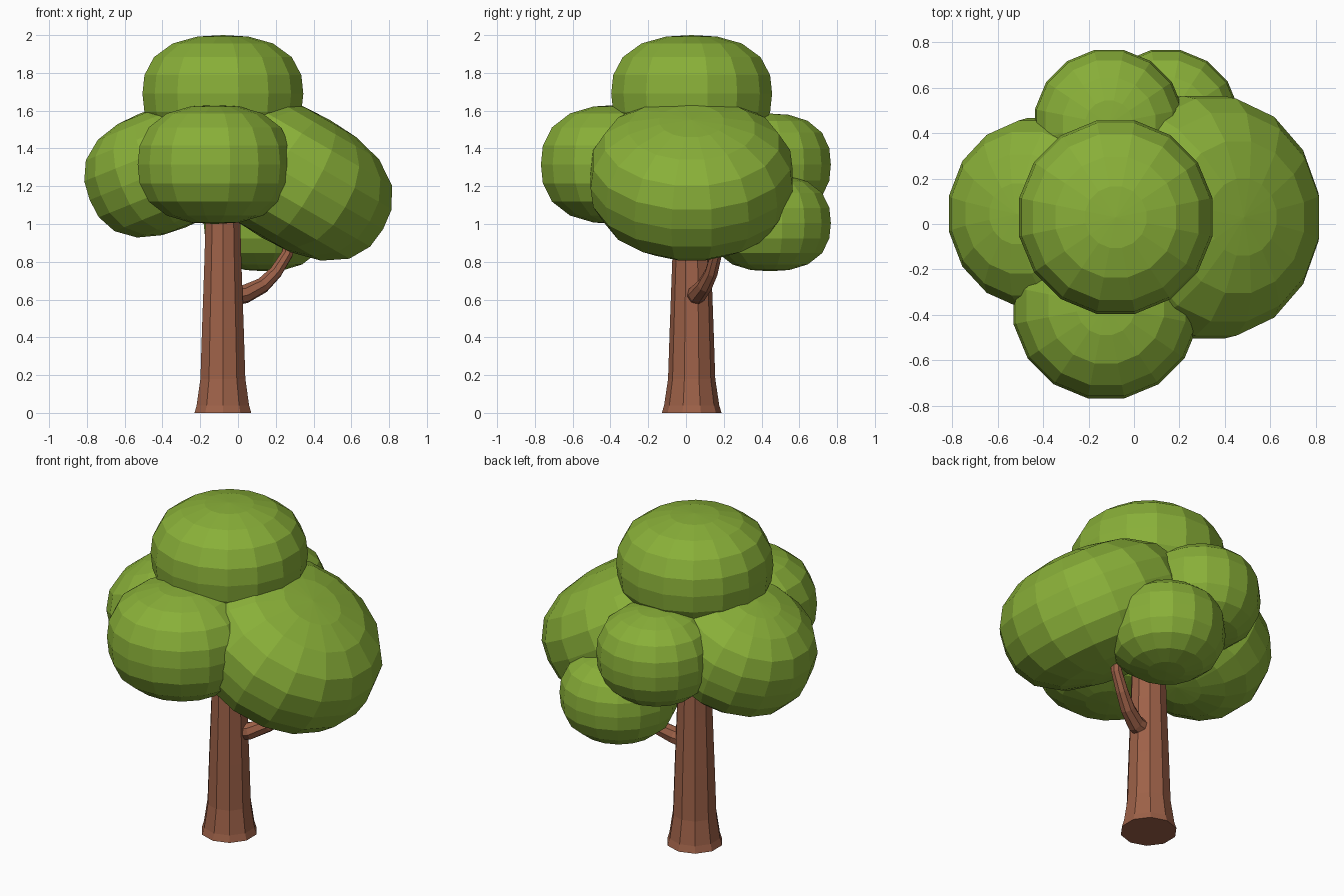
import bpy, bmesh, math
from mathutils import Vector, Matrix

if "Cube" in bpy.data.objects:
    bpy.data.objects.remove(bpy.data.objects["Cube"])


def material(name, rgb):
    m = bpy.data.materials.new(name)
    m.diffuse_color = (*rgb, 1)
    m.use_nodes = True
    m.node_tree.nodes["Principled BSDF"].inputs["Base Color"].default_value = m.diffuse_color
    return m


LEAF = material("leaf green", (0.25, 0.43, 0.04))
BARK = material("bark brown", (0.34, 0.12, 0.065))


def finish(bm, name, mat):
    bmesh.ops.recalc_face_normals(bm, faces=bm.faces)
    me = bpy.data.meshes.new(name)
    bm.to_mesh(me)
    bm.free()
    me.materials.append(mat)
    ob = bpy.data.objects.new(name, me)
    bpy.context.collection.objects.link(ob)
    return ob


def skin(bm, rings):
    for a, b in zip(rings, rings[1:]):
        n = len(a)
        for i in range(n):
            j = (i + 1) % n
            bm.faces.new((a[i], a[j], b[j], b[i]))


def tube(name, path, sides, mat):
    """Tapered tube through (x, y, z, radius) points."""
    bm = bmesh.new()
    pts = [Vector(p[:3]) for p in path]
    rings = []
    for k, p in enumerate(pts):
        d = pts[min(k + 1, len(pts) - 1)] - pts[max(k - 1, 0)]
        rot = Vector((0, 0, 1)).rotation_difference(d)
        ring = []
        for i in range(sides):
            t = 2 * math.pi * (i + 0.5) / sides
            off = Vector((math.cos(t), math.sin(t), 0)) * path[k][3]
            ring.append(bm.verts.new(p + rot @ off))
        rings.append(ring)
    skin(bm, rings)
    bm.faces.new(rings[0])
    bm.faces.new(rings[-1])
    return finish(bm, name, mat)


def foliage(name, centre, radius, height, tilt=0, seg=16, bands=10, n=2.45):
    """Flattened boxy sphere, tilted about y (degrees)."""
    bm = bmesh.new()
    radius /= math.cos(math.pi / seg) ** 0.5
    rings = []
    for k in range(1, bands):
        a = math.pi * k / bands
        s, c = math.sin(a), math.cos(a)
        m = (abs(s) ** n + abs(c) ** n) ** (-1 / n)
        ring = []
        for i in range(seg):
            t = 2 * math.pi * (i + 0.5) / seg
            ring.append(bm.verts.new((radius * s * m * math.cos(t),
                                      radius * s * m * math.sin(t), height * c * m)))
        rings.append(ring)
    skin(bm, rings)
    for ring, z in ((rings[0], height), (rings[-1], -height)):
        pole = bm.verts.new((0, 0, z))
        for i in range(seg):
            bm.faces.new((ring[i], ring[(i + 1) % seg], pole))
    bm.transform(Matrix.Translation(centre) @ Matrix.Rotation(math.radians(tilt), 4, 'Y'))
    return finish(bm, name, LEAF)


# trunk with flared foot
tube("trunk", [(-0.08, 0.03, z, r) for z, r in
               ((0, 0.158), (0.04, 0.146), (0.18, 0.125), (0.45, 0.116),
                (0.8, 0.103), (1.25, 0.09))], 10, BARK)

# side branch curving up into the leaves
tube("branch", [(-0.06, 0.045, 0.615, 0.055), (0.04, 0.06, 0.63, 0.05),
                (0.13, 0.10, 0.675, 0.042), (0.20, 0.135, 0.745, 0.036),
                (0.26, 0.16, 0.84, 0.032), (0.29, 0.19, 0.98, 0.03)], 8, BARK)

# leaf masses
foliage("top_foliage", (-0.08, 0.03, 1.69), 0.43, 0.31)
foliage("front_foliage", (-0.123, -0.36, 1.315), 0.412, 0.315)
foliage("left_foliage", (-0.395, 0.045, 1.285), 0.425, 0.325, -22)
foliage("right_foliage", (0.305, 0.03, 1.24), 0.54, 0.36, 30)
foliage("back_foliage", (-0.11, 0.44, 1.315), 0.33, 0.27)
foliage("lower_back_foliage", (0.14, 0.445, 1.005), 0.325, 0.255)
